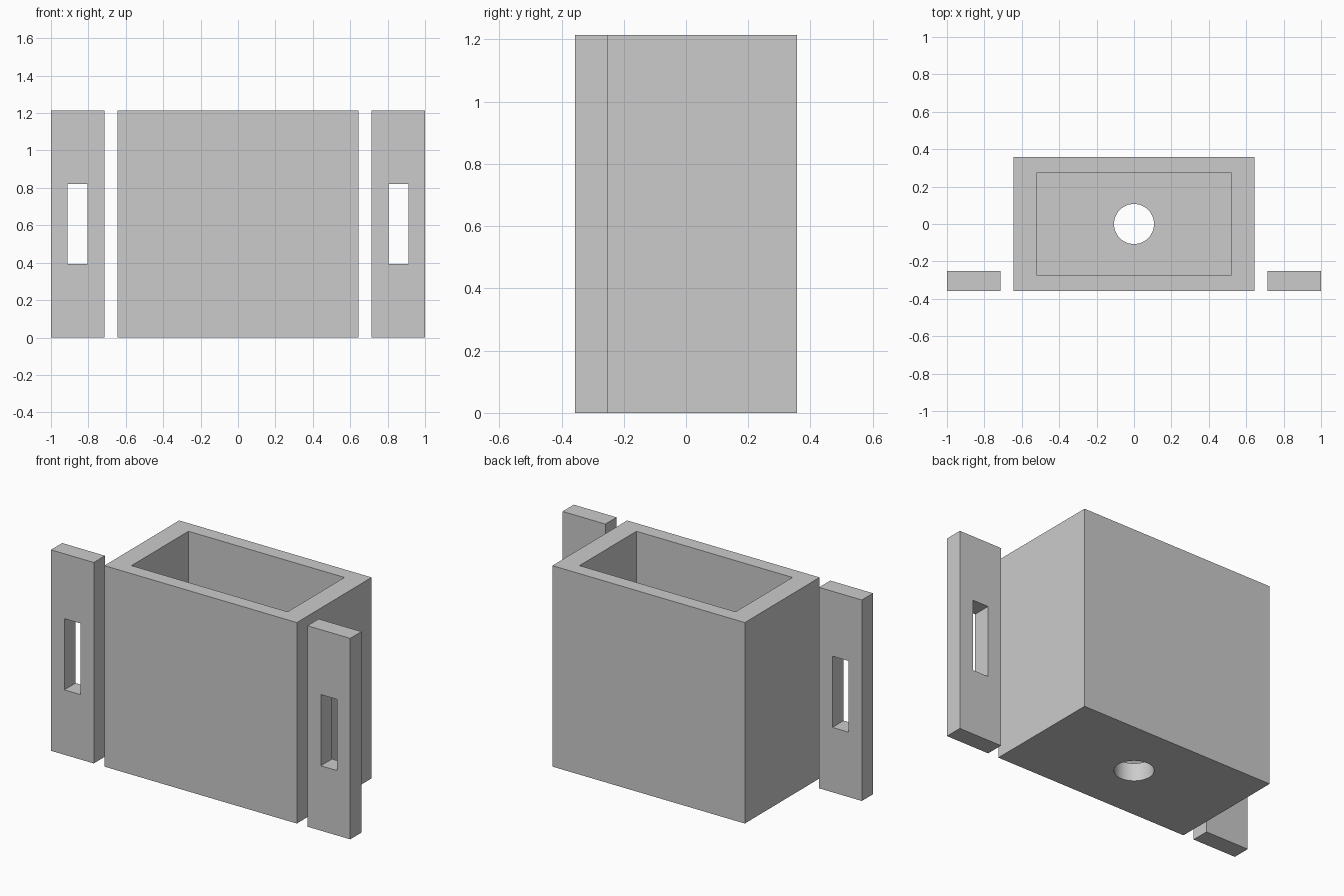
import bpy
from math import radians

default = bpy.data.objects.get("Cube")
if default:
    bpy.data.objects.remove(default, do_unlink=True)

WIDTH, DEPTH, HEIGHT = 1.286, 0.714, 1.214
FLOOR = 0.107
FLANGE_W, FLANGE_T = 0.286, 0.107

grey = bpy.data.materials.new("plain grey")
grey.use_nodes = True
grey.diffuse_color = (0.6, 0.6, 0.6, 1)
grey.node_tree.nodes["Principled BSDF"].inputs["Base Color"].default_value = (0.6, 0.6, 0.6, 1)


def box(name, center, size):
    bpy.ops.mesh.primitive_cube_add(size=1, location=center)
    ob = bpy.context.object
    ob.name = name
    ob.scale = size
    bpy.ops.object.transform_apply(location=False, rotation=False, scale=True)
    ob.data.materials.append(grey)
    return ob


def cut(target, cutter):
    """Subtract the cutter from the target, then discard the cutter."""
    cutter.hide_render = True
    mod = target.modifiers.new("cut", "BOOLEAN")
    mod.operation = "DIFFERENCE"
    mod.solver = "EXACT"
    mod.object = cutter
    bpy.ops.object.select_all(action="DESELECT")
    target.select_set(True)
    bpy.context.view_layer.objects.active = target
    bpy.ops.object.modifier_apply(modifier=mod.name)
    bpy.data.objects.remove(cutter, do_unlink=True)


# Open-topped container
container = box("container", (0, 0, HEIGHT / 2), (WIDTH, DEPTH, HEIGHT))
cut(container, box("cavity_cutter", (0, 0, FLOOR + HEIGHT / 2), (1.043, 0.543, HEIGHT)))

# Round drain hole through the floor
bpy.ops.mesh.primitive_cylinder_add(vertices=48, radius=0.107, depth=0.4, location=(0, 0, 0.05))
drain = bpy.context.object
drain.data.materials.append(grey)
cut(container, drain)
bpy.ops.object.shade_smooth_by_angle(angle=radians(30))

# Slotted side flanges, flush with the front
for side, name in ((-1, "right_flange"), (1, "left_flange")):
    x = side * (1 - FLANGE_W / 2)
    y = -DEPTH / 2 + FLANGE_T / 2
    flange = box(name, (x, y, HEIGHT / 2), (FLANGE_W, FLANGE_T, HEIGHT))
    cut(flange, box("slot_cutter", (x, y, HEIGHT / 2), (0.107, 0.4, 0.43)))
